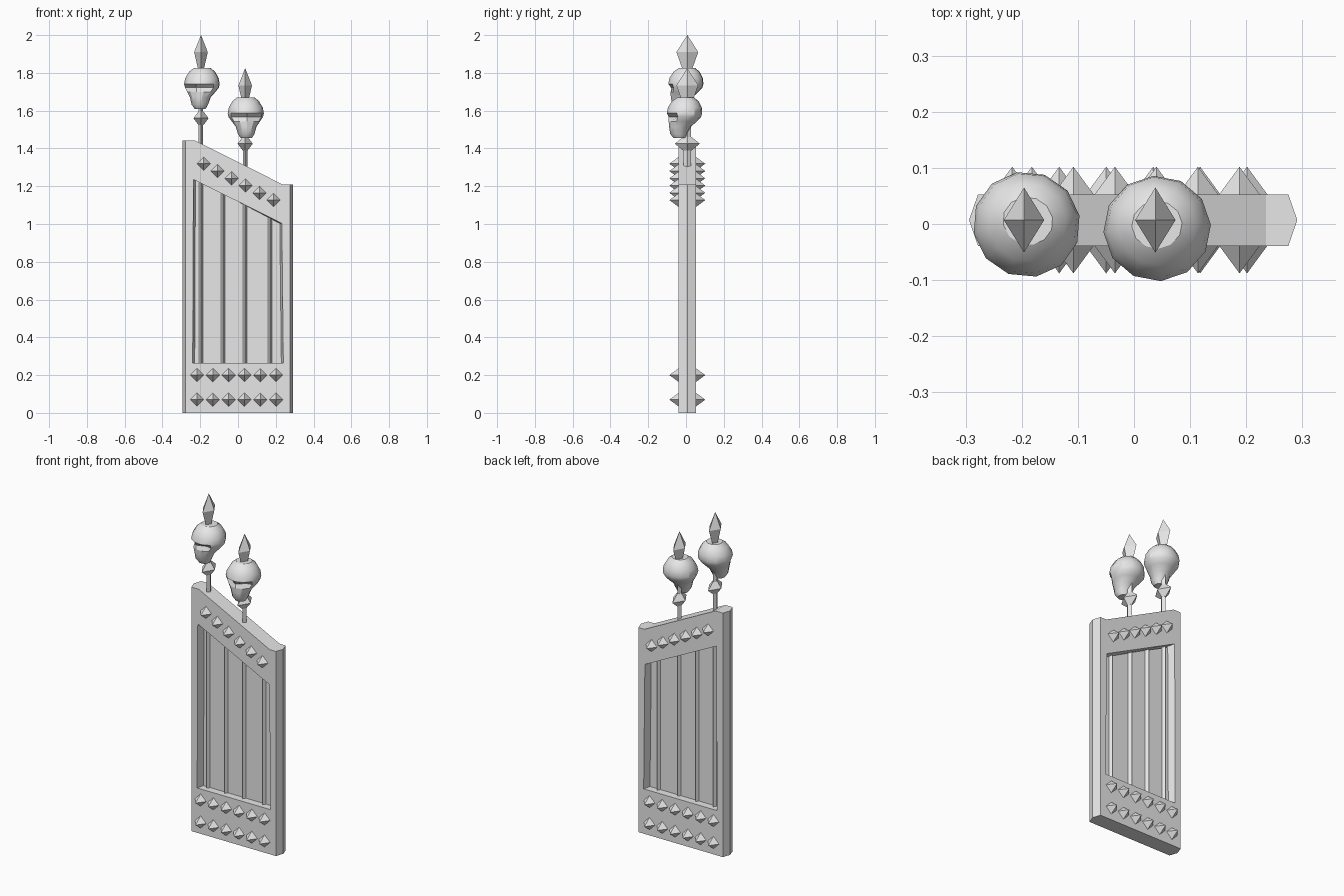
import bpy, bmesh, math
from mathutils import Matrix, Vector

cube = bpy.data.objects.get("Cube")
if cube:
    bpy.data.objects.remove(cube, do_unlink=True)

iron = bpy.data.materials.new("grey_iron")
iron.use_nodes = True
iron.diffuse_color = (0.8, 0.8, 0.8, 1)
iron.node_tree.nodes["Principled BSDF"].inputs["Base Color"].default_value = (0.8, 0.8, 0.8, 1)

Y_FRONT, Y_MID, Y_BACK = -0.039, 0.007, 0.053


def add_object(name, bm):
    bmesh.ops.recalc_face_normals(bm, faces=bm.faces)
    mesh = bpy.data.meshes.new(name)
    bm.to_mesh(mesh)
    bm.free()
    mesh.materials.append(iron)
    obj = bpy.data.objects.new(name, mesh)
    bpy.context.collection.objects.link(obj)
    return obj


def loft(name, rings):
    """Skin a stack of equal-length rings and cap both ends."""
    bm = bmesh.new()
    loops = [[bm.verts.new(p) for p in ring] for ring in rings]
    n = len(loops[0])
    for low, high in zip(loops, loops[1:]):
        for i in range(n):
            j = (i + 1) % n
            bm.faces.new((low[i], low[j], high[j], high[i]))
    bm.faces.new(loops[0])
    bm.faces.new(loops[-1])
    return add_object(name, bm)


def diamond_post(name, x, sections):
    """Four-cornered upright shape from (z, half width, half depth) sections."""
    return loft(name, [[(x + w, Y_MID, z), (x, Y_MID + d, z), (x - w, Y_MID, z), (x, Y_MID - d, z)]
                       for z, w, d in sections])


def opening_top(x):
    return 1.236 - 0.498 * (x + 0.236)


# Frame: sloped top, ridged sides, and a ridged opening
OUTER = [(-0.278, 0), (0.275, 0), (0.275, 1.21), (0.235, 1.21), (-0.23, 1.443), (-0.278, 1.443)]
INNER = [(-0.24, 0.265), (0.24, 0.265), (0.232, 1.003), (-0.236, 1.236)]
bm = bmesh.new()
outer, inner = [], []
for y, bulge in ((Y_FRONT, 0), (Y_MID, 0.016), (Y_BACK, 0)):
    outer.append([bm.verts.new((x + (math.copysign(bulge, x) if abs(x) > 0.25 else 0), y, z))
                  for x, z in OUTER])
    inner.append([bm.verts.new((x - math.copysign(bulge * 0.7, x), y, z)) for x, z in INNER])
for loops in (outer, inner):
    n = len(loops[0])
    for a, b in zip(loops, loops[1:]):
        for i in range(n):
            j = (i + 1) % n
            bm.faces.new((a[i], a[j], b[j], b[i]))
for o, i in ((outer[0], inner[0]), (outer[2], inner[2])):
    bm.faces.new((o[0], o[1], i[1], i[0]))
    bm.faces.new((o[1], o[2], o[3], i[2], i[1]))
    bm.faces.new((o[3], o[4], i[3], i[2]))
    bm.faces.new((o[4], o[5], o[0], i[0], i[3]))
add_object("frame", bm)

# Thin panel filling the opening
loft("panel", [[(x, Y_MID + dy, z) for x, z in INNER] for dy in (-0.002, 0.002)])

# Short bars inside the opening
for k, x in enumerate((-0.08, 0.17)):
    diamond_post(f"bar_{k + 1}", x, [(0.255, 0.012, 0.02), (opening_top(x) + 0.02, 0.012, 0.02)])

# Pointed studs on both faces: two level rows and one sloped row
spots = [(-0.217 + 0.0837 * k, z) for z in (0.07, 0.2) for k in range(6)]
spots += [(-0.182 + 0.074 * k, 1.319 - 0.0385 * k) for k in range(6)]
bm = bmesh.new()
for x, z in spots:
    for y in (Y_FRONT, Y_BACK):
        place = Matrix.Translation((x, y, z)) @ Matrix.Diagonal((0.036, 0.049, 0.036, 1))
        ends = [bm.verts.new(place @ Vector((0, s, 0))) for s in (-1, 1)]
        rim = [bm.verts.new(place @ Vector(p)) for p in ((1, 0, 0), (0, 0, 1), (-1, 0, 0), (0, 0, -1))]
        for i in range(4):
            for e in ends:
                bm.faces.new((rim[i], rim[(i + 1) % 4], e))
add_object("studs", bm)

# Skull sections: height, half width, front y, back y, eye hollow depth
SKULL = [(0.0, 0.030, -0.062, 0.000, 0),
         (0.022, 0.044, -0.080, 0.010, 0),
         (0.060, 0.055, -0.086, 0.030, 0),
         (0.088, 0.075, -0.088, 0.062, 0),
         (0.112, 0.092, -0.088, 0.084, 0.026),
         (0.132, 0.096, -0.098, 0.090, 0),
         (0.162, 0.090, -0.092, 0.088, 0),
         (0.196, 0.070, -0.070, 0.070, 0),
         (0.216, 0.045, -0.040, 0.045, 0)]


def skull(name, x, y, z, turn):
    rings = []
    for h, w, front, back, hollow in SKULL:
        ring = []
        for k in range(12):
            a = math.radians(-90 + 30 * k)
            py = (front + back) / 2 + math.sin(a) * (back - front) / 2
            if k in (1, 11):
                py += hollow
            ring.append((w * math.cos(a), py, h))
        rings.append(ring)
    obj = loft(name, rings)
    obj.data.transform(Matrix.Translation((x, y, z)) @ Matrix.Rotation(math.radians(turn), 4, "Z"))
    bpy.ops.object.select_all(action="DESELECT")
    obj.select_set(True)
    bpy.context.view_layer.objects.active = obj
    bpy.ops.object.shade_smooth_by_angle(angle=math.radians(30))


# Tall poles, each with a collar, a skull and a spearhead
for side, x, knob, base, skull_x, skull_y, turn in (
        ("right", -0.196, 1.56, 1.61, -0.19, 0.003, -20),
        ("left", 0.038, 1.425, 1.455, 0.041, -0.004, 4)):
    diamond_post(f"pole_{side}", x, [(0.255, 0.012, 0.02), (base + 0.22, 0.012, 0.02)])
    diamond_post(f"collar_{side}", x, [(knob - 0.036, 0.013, 0.022), (knob, 0.04, 0.066),
                                       (knob + 0.036, 0.013, 0.022)])
    skull(f"skull_{side}", skull_x, skull_y, base, turn)
    tip = 2.0 if side == "right" else 1.824
    diamond_post(f"spearhead_{side}", x, [(tip - 0.19, 0.013, 0.022), (tip - 0.09, 0.036, 0.058),
                                          (tip, 0.0005, 0.0005)])
